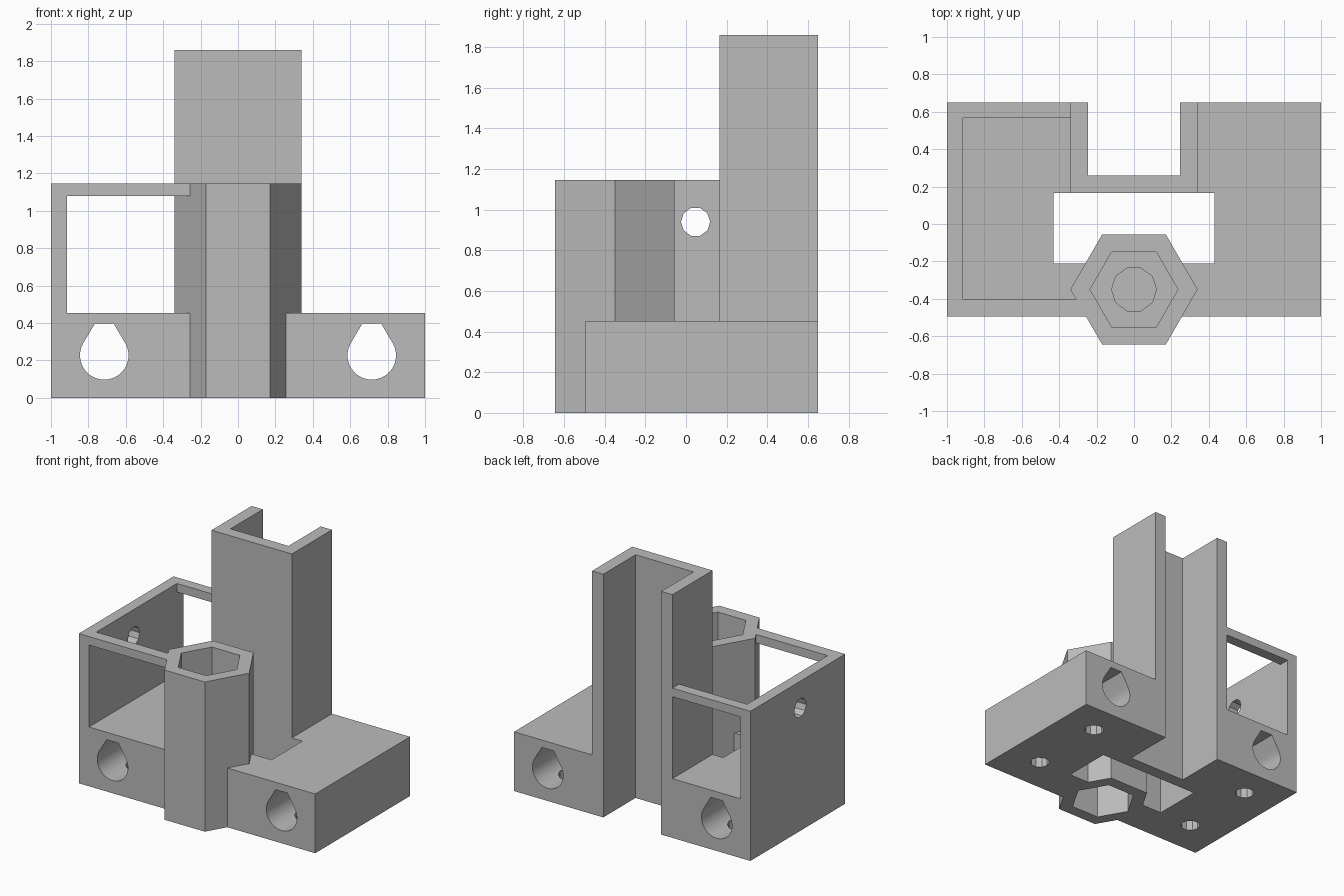
import bpy
import bmesh
import math
from mathutils import Matrix, Vector

cube = bpy.data.objects.get("Cube")
if cube:
    bpy.data.objects.remove(cube, do_unlink=True)

grey = bpy.data.materials.new("plain grey")
grey.use_nodes = True
colour = (0.5, 0.5, 0.5, 1)
grey.diffuse_color = colour
grey.node_tree.nodes["Principled BSDF"].inputs["Base Color"].default_value = colour


def prism(name, outline, low, high, axis="Z"):
    """Extrude a 2D outline along Z, Y (outline is x, z) or X (outline is y, z)."""
    place = {"Z": lambda a, b, c: (a, b, c),
             "Y": lambda a, b, c: (a, c, b),
             "X": lambda a, b, c: (c, a, b)}[axis]
    bm = bmesh.new()
    face = bm.faces.new([bm.verts.new(place(a, b, low)) for a, b in outline])
    moved = bmesh.ops.extrude_face_region(bm, geom=[face])["geom"]
    shift = Vector(place(0, 0, high - low))
    bmesh.ops.translate(bm, vec=shift,
                        verts=[v for v in moved if isinstance(v, bmesh.types.BMVert)])
    bmesh.ops.recalc_face_normals(bm, faces=bm.faces)
    mesh = bpy.data.meshes.new(name)
    bm.to_mesh(mesh)
    bm.free()
    mesh.materials.append(grey)
    obj = bpy.data.objects.new(name, mesh)
    bpy.context.collection.objects.link(obj)
    return obj


def box(name, x0, x1, y0, y1, z0, z1):
    return prism(name, [(x0, y0), (x1, y0), (x1, y1), (x0, y1)], z0, z1)


def ring(sides, radius, cx, cy):
    return [(cx + radius * math.cos(math.tau * i / sides),
             cy + radius * math.sin(math.tau * i / sides)) for i in range(sides)]


def cut(target, *cutters):
    """Subtract each cutter, then discard it."""
    for cutter in cutters:
        cutter.hide_render = True
        mod = target.modifiers.new("cut", "BOOLEAN")
        mod.operation = "DIFFERENCE"
        mod.solver = "EXACT"
        mod.object = cutter
        bpy.context.view_layer.objects.active = target
        bpy.ops.object.modifier_apply(modifier=mod.name)
        bpy.data.objects.remove(cutter, do_unlink=True)


TOP, DECK = 1.145, 0.453
FRONT, BACK = -0.495, 0.65
HEX_Y = -0.35

# Base block with room for the column, the hexagonal tube and the central opening
base = box("base_block", -1, 1, FRONT, BACK, 0, DECK)
cut(base,
    box("column_room", -0.34, 0.34, 0.16, 1, -1, 1),
    box("central_opening", -0.43, 0.43, -0.21, 0.165, -1, 1),
    prism("tube_room", ring(6, 0.34, 0, HEX_Y), -1, 1))

# Teardrop bores along y, with screw holes rising into them
for x in (-0.715, 0.715):
    arc = [math.radians(150 + 240 * i / 20) for i in range(21)]
    teardrop = [(x + 0.13 * math.cos(a), 0.227 + 0.13 * math.sin(a)) for a in arc]
    teardrop += [(x + 0.05, 0.397), (x - 0.05, 0.397)]
    cut(base, prism("bore", teardrop, -1, 1, "Y"))
    for y in (-0.215, 0.4):
        cut(base, prism("screw_hole", ring(10, 0.07, x, y), -0.1, 0.2))

# Tall channel column, open at the back
channel = [(-0.34, 0.165), (0.34, 0.165), (0.34, BACK), (0.245, BACK),
           (0.245, 0.26), (-0.245, 0.26), (-0.245, BACK), (-0.34, BACK)]
prism("channel_column", channel, 0, 1.86)

# Hexagonal tube with a pocket at each end and a round recess
tube = prism("hexagonal_tube", ring(6, 0.34, 0, HEX_Y), 0, TOP)
cut(tube,
    prism("top_pocket", ring(6, 0.235, 0, HEX_Y), 0.6, 2),
    prism("round_recess", ring(10, 0.12, 0, HEX_Y), 0.5, 0.7),
    prism("bottom_pocket", ring(6, 0.235, 0, HEX_Y), -1, 0.45))

# Side wall with a round hole, and the two top rails of the open bay
wall = box("side_wall", -1, -0.915, FRONT, BACK, DECK, TOP)
cut(wall, prism("wall_hole", ring(10, 0.072, 0.047, 0.94), -2, 0, "X"))
box("front_rail", -0.915, -0.255, FRONT, -0.405, 1.08, TOP)
box("back_rail", -0.915, -0.34, 0.568, BACK, 1.08, TOP)

# Smooth bores, crisp edges everywhere else
bpy.ops.object.select_all(action="DESELECT")
base.select_set(True)
bpy.context.view_layer.objects.active = base
bpy.ops.object.shade_smooth_by_angle(angle=math.radians(25))
